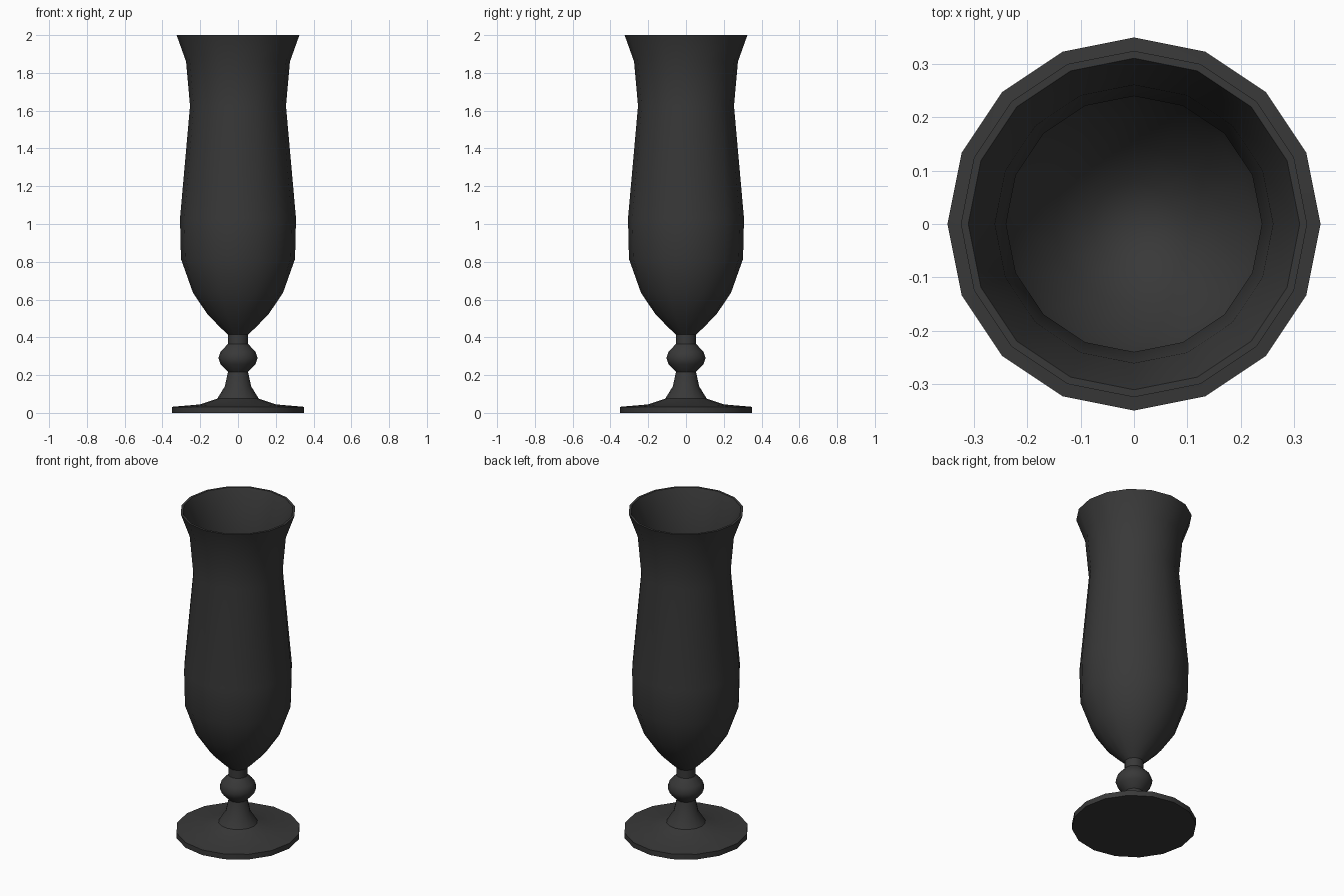
import bpy, bmesh, math
from mathutils import Vector

if "Cube" in bpy.data.objects:
    bpy.data.objects.remove(bpy.data.objects["Cube"])

SIDES = 16

# Half-profile (radius, height) from underside centre, up the outside, down the inside
foot = [(0, 0), (0.35, 0), (0.35, 0.032), (0.2, 0.045), (0.11, 0.075)]
stem = [(0.07, 0.14), (0.053, 0.217), (0.092, 0.257), (0.104, 0.29),
        (0.092, 0.325), (0.053, 0.365), (0.053, 0.415)]
outer = [(0.088, 0.447), (0.16, 0.52), (0.238, 0.635), (0.302, 0.815),
         (0.307, 1.03), (0.254, 1.625), (0.275, 1.86), (0.325, 2.0)]
inner = [(0.311, 2.0), (0.261, 1.86), (0.24, 1.625), (0.293, 1.03),
         (0.288, 0.82), (0.225, 0.645), (0.15, 0.54), (0.08, 0.472), (0, 0.45)]


def lathe(name, profile):
    bm = bmesh.new()
    verts = [bm.verts.new((r, 0, z)) for r, z in profile]
    edges = [bm.edges.new(pair) for pair in zip(verts, verts[1:])]
    bmesh.ops.spin(bm, geom=verts + edges, cent=Vector(), axis=(0, 0, 1),
                   angle=math.tau, steps=SIDES)
    bmesh.ops.remove_doubles(bm, verts=bm.verts, dist=0.0005)
    bmesh.ops.recalc_face_normals(bm, faces=bm.faces)
    mesh = bpy.data.meshes.new(name)
    bm.to_mesh(mesh)
    bm.free()
    obj = bpy.data.objects.new(name, mesh)
    bpy.context.collection.objects.link(obj)
    return obj


glass = lathe("footed_glass", foot + stem + outer + inner)

# Dark grey surface
mat = bpy.data.materials.new("dark_grey")
mat.diffuse_color = (0.04, 0.04, 0.04, 1)
mat.use_nodes = True
mat.node_tree.nodes["Principled BSDF"].inputs["Base Color"].default_value = mat.diffuse_color
glass.data.materials.append(mat)

# Smooth body with sharp foot and rim edges
bpy.context.view_layer.objects.active = glass
glass.select_set(True)
bpy.ops.object.shade_smooth_by_angle(angle=math.radians(40))
